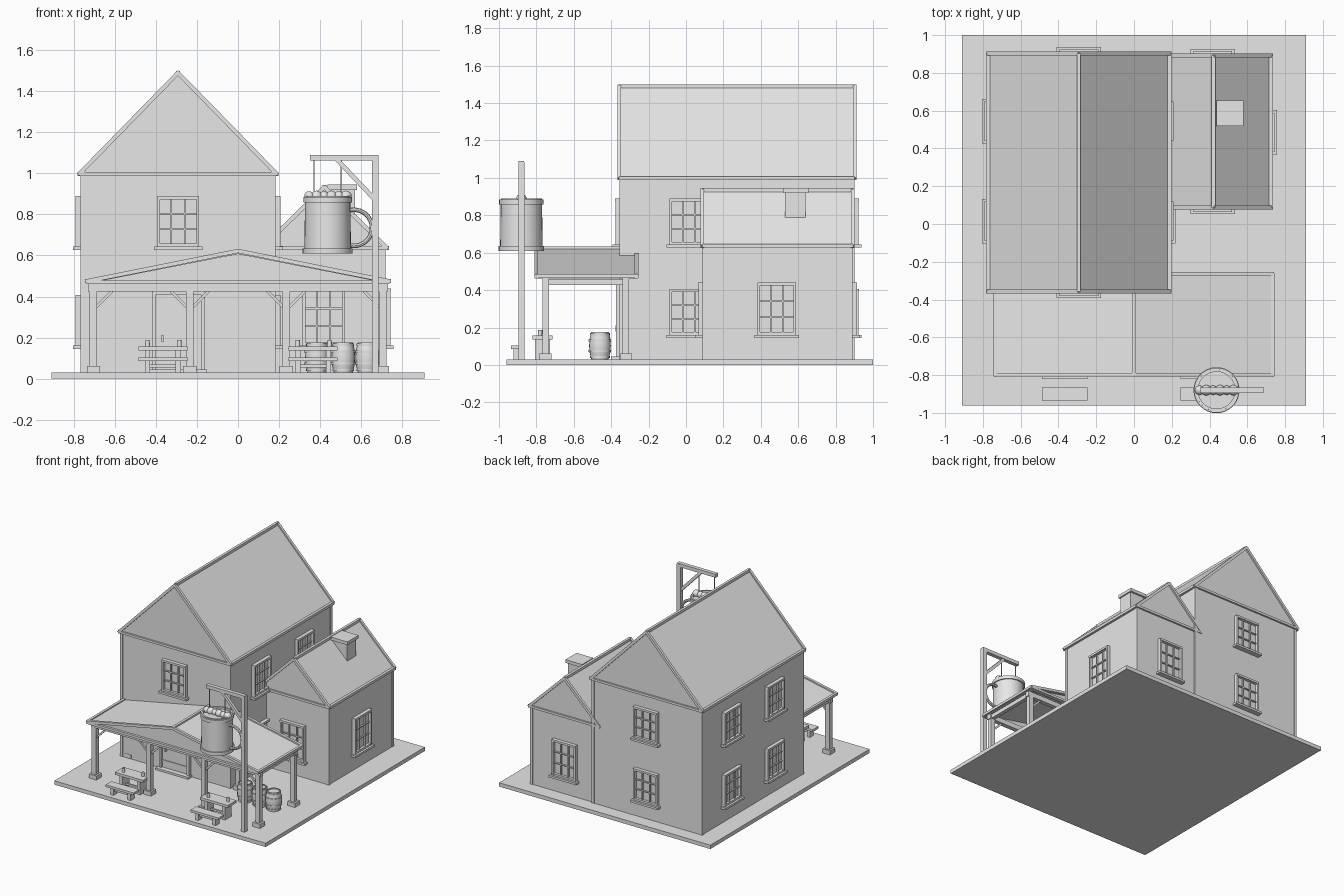
import bpy, bmesh, math
from mathutils import Matrix, Vector

cube = bpy.data.objects.get("Cube")
if cube:
    bpy.data.objects.remove(cube)

GREY = bpy.data.materials.new("plain_grey")
GREY.use_nodes = True
GREY.diffuse_color = (0.8, 0.8, 0.8, 1)
GREY.node_tree.nodes["Principled BSDF"].inputs["Base Color"].default_value = (0.8, 0.8, 0.8, 1)


def finish(bm, name, matrix=None, smooth=False):
    bmesh.ops.recalc_face_normals(bm, faces=bm.faces)
    me = bpy.data.meshes.new(name)
    bm.to_mesh(me)
    bm.free()
    me.materials.append(GREY)
    ob = bpy.data.objects.new(name, me)
    bpy.context.collection.objects.link(ob)
    if matrix:
        ob.matrix_world = matrix
    if smooth:
        bpy.ops.object.select_all(action='DESELECT')
        ob.select_set(True)
        bpy.context.view_layer.objects.active = ob
        bpy.ops.object.shade_smooth_by_angle(angle=math.radians(35))
    return ob


def box(bm, x0, x1, y0, y1, z0, z1):
    mid = Vector((x0 + x1, y0 + y1, z0 + z1)) / 2
    size = Matrix.Diagonal((x1 - x0, y1 - y0, z1 - z0, 1))
    bmesh.ops.create_cube(bm, size=1, matrix=Matrix.Translation(mid) @ size)


def beam(bm, p, q, w):
    p, q = Vector(p), Vector(q)
    d = q - p
    rot = d.to_track_quat('Y', 'Z').to_matrix().to_4x4()
    size = Matrix.Diagonal((w, d.length + w * 0.5, w, 1))
    bmesh.ops.create_cube(bm, size=1, matrix=Matrix.Translation((p + q) / 2) @ rot @ size)


def prism(bm, pts, y0, y1):
    face = bm.faces.new([bm.verts.new((x, y0, z)) for x, z in pts])
    ext = bmesh.ops.extrude_face_region(bm, geom=[face], use_keep_orig=True)
    verts = [v for v in ext["geom"] if isinstance(v, bmesh.types.BMVert)]
    bmesh.ops.translate(bm, verts=verts, vec=(0, y1 - y0, 0))


def lathe(bm, profile, steps=24):
    verts = [bm.verts.new((r, 0, z)) for r, z in profile]
    edges = [bm.edges.new(pair) for pair in zip(verts, verts[1:])]
    bmesh.ops.spin(bm, geom=verts + edges, cent=(0, 0, 0), axis=(0, 0, 1),
                   angle=math.tau, steps=steps)
    bmesh.ops.remove_doubles(bm, verts=bm.verts, dist=0.0001)


# Ground slab
bm = bmesh.new()
box(bm, -0.91, 0.91, -0.96, 1.0, 0, 0.03)
finish(bm, "ground_slab")


# Gabled buildings: walls, corner trim, roof and raised roof edging
def building(name, x0, x1, y0, y1, eave, ridge):
    mid = (x0 + x1) / 2
    bm = bmesh.new()
    box(bm, x0, x1, y0, y1, 0.03, eave)
    for x in (x0 + 0.008, x1 - 0.008):
        for y in (y0 + 0.008, y1 - 0.008):
            box(bm, x - 0.011, x + 0.011, y - 0.011, y + 0.011, 0.03, eave)
    finish(bm, name + "_walls")
    bm = bmesh.new()
    a, b = x0 - 0.008, x1 + 0.008
    prism(bm, [(a, eave), (b, eave), (mid, ridge)], y0 - 0.002, y1 + 0.002)
    finish(bm, name + "_roof")
    bm = bmesh.new()
    for y in (y0 - 0.005, y1 + 0.005):
        beam(bm, (a, y, eave), (mid, y, ridge), 0.02)
        beam(bm, (b, y, eave), (mid, y, ridge), 0.02)
        beam(bm, (a, y, eave), (b, y, eave), 0.018)
    for x, z in ((a, eave), (b, eave), (mid, ridge)):
        beam(bm, (x, y0, z), (x, y1, z), 0.02)
    finish(bm, name + "_roof_trim")


building("main_house", -0.765, 0.18, -0.352, 0.897, 0.998, 1.49)
building("side_wing", 0.125, 0.717, 0.092, 0.887, 0.637, 0.934)

# Chimney
bm = bmesh.new()
box(bm, 0.45, 0.57, 0.53, 0.64, 0.7, 0.92)
box(bm, 0.437, 0.58, 0.518, 0.655, 0.92, 0.945)
finish(bm, "chimney")


# Windows: local x along the wall, -y outward, z = 0 at the sill bottom
def window(x, y, z, turn, height=0.262):
    bm = bmesh.new()
    w = 0.103
    box(bm, -0.118, 0.118, -0.04, 0, 0, 0.016)
    for s in (-1, 1):
        a, b = sorted((s * w, s * (w - 0.014)))
        box(bm, a, b, -0.026, 0, 0.016, height)
        box(bm, s * 0.033 - 0.004, s * 0.033 + 0.004, -0.016, 0, 0.016, height)
    box(bm, -w, w, -0.028, 0, height - 0.016, height)
    box(bm, -w, w, -0.024, 0, 0.016, 0.03)
    for i in (1, 2):
        h = 0.024 + (height - 0.036) * i / 3
        box(bm, -w, w, -0.015, 0, h - 0.004, h + 0.004)
    box(bm, -w, w, -0.004, 0, 0.016, height)
    m = Matrix.Translation((x, y, z)) @ Matrix.Rotation(math.radians(turn), 4, 'Z')
    finish(bm, "window", m)


LOW, HIGH = 0.145, 0.628
window(-0.292, -0.352, HIGH, 0)
for z in (LOW, HIGH):
    window(-0.292, 0.897, z, 180)
    window(0.18, 0.015, z, 90)
    for y in (0.015, 0.545):
        window(-0.765, y, z, -90)
window(0.18, 0.545, HIGH, 90)
window(0.717, 0.485, LOW, 90, 0.295)
window(0.417, 0.092, LOW, 0, 0.295)
window(0.417, 0.887, LOW, 180, 0.295)

# Front door with frame, threshold, strap hinges and handle
bm = bmesh.new()
box(bm, -0.405, -0.18, -0.36, -0.35, 0.03, 0.42)
for x in (-0.42, -0.18):
    box(bm, x, x + 0.02, -0.375, -0.35, 0.03, 0.43)
box(bm, -0.42, -0.16, -0.375, -0.35, 0.41, 0.43)
box(bm, -0.43, -0.15, -0.4, -0.35, 0.03, 0.045)
for z in (0.1, 0.29):
    box(bm, -0.4, -0.18, -0.366, -0.355, z - 0.005, z + 0.005)
box(bm, -0.375, -0.36, -0.378, -0.355, 0.18, 0.21)
finish(bm, "front_door")

# Porch roof, pediment and edging
EX, EZ, TOP, FRONT, BACK = 0.735, 0.475, 0.622, -0.8, -0.265
bm = bmesh.new()
prism(bm, [(-EX, EZ - 0.012), (-EX, EZ), (0, TOP), (EX, EZ), (EX, EZ - 0.012), (0, TOP - 0.015)],
      FRONT, BACK)
finish(bm, "porch_roof")
bm = bmesh.new()
for y in (FRONT + 0.012, BACK - 0.028):
    prism(bm, [(-EX, EZ - 0.01), (EX, EZ - 0.01), (0, TOP - 0.005)], y, y + 0.015)
finish(bm, "porch_pediment")
bm = bmesh.new()
for y in (FRONT, BACK):
    for s in (-1, 1):
        beam(bm, (s * EX, y, EZ), (0, y, TOP), 0.02)
    beam(bm, (-EX, y, EZ - 0.005), (EX, y, EZ - 0.005), 0.018)
for x, z in ((-EX, EZ), (EX, EZ), (0, TOP)):
    beam(bm, (x, FRONT, z), (x, BACK, z), 0.02)
finish(bm, "porch_roof_trim")

# Porch posts with footings, rails and braces
bm = bmesh.new()
for y in (-0.75, -0.322):
    box(bm, -0.73, 0.73, y - 0.017, y + 0.017, 0.425, 0.463)
    for x in (-0.705, -0.235, 0.235, 0.705):
        box(bm, x - 0.018, x + 0.018, y - 0.018, y + 0.018, 0.03, 0.43)
        box(bm, x - 0.032, x + 0.032, y - 0.032, y + 0.032, 0.03, 0.062)
        for s in (-1, 1):
            if abs(x + s * 0.08) < 0.71:
                beam(bm, (x, y, 0.335), (x + s * 0.09, y, 0.425), 0.014)
for x in (-0.705, -0.235, 0.235, 0.705):
    box(bm, x - 0.015, x + 0.015, -0.765, -0.305, 0.428, 0.46)
finish(bm, "porch_frame")


# Tables with a bench in front and small cups on top
def trestle(bm, y0, y1, top, thick):
    box(bm, -0.12, 0.12, y0, y1, top - thick, top)
    for x in (-0.075, 0.075):
        box(bm, x - 0.013, x + 0.013, y0 + 0.012, y1 - 0.012, 0.03, top - thick)
    mid = (y0 + y1) / 2
    box(bm, -0.075, 0.075, mid - 0.006, mid + 0.006, 0.055, 0.07)


for cx in (-0.366, 0.366):
    place = Matrix.Translation((cx, 0, 0))
    bm = bmesh.new()
    trestle(bm, -0.82, -0.715, 0.157, 0.02)
    finish(bm, "table", place)
    bm = bmesh.new()
    trestle(bm, -0.935, -0.865, 0.103, 0.018)
    finish(bm, "bench", place)
    for x, y in ((-0.075, -0.78), (0.08, -0.76)):
        bm = bmesh.new()
        lathe(bm, [(0, 0), (0.012, 0), (0.01, 0.03), (0, 0.03)], 12)
        finish(bm, "cup", Matrix.Translation((cx + x, y, 0.157)), True)

# Barrels with hoops
for x in (0.385, 0.513, 0.63):
    bm = bmesh.new()
    lathe(bm, [(0, 0), (0.046, 0), (0.055, 0.035), (0.058, 0.073), (0.055, 0.11),
               (0.046, 0.146), (0.041, 0.146), (0.041, 0.138), (0, 0.138)], 20)
    for z, r in ((0.012, 0.053), (0.045, 0.06), (0.1, 0.06), (0.134, 0.053)):
        lathe(bm, [(r - 0.012, z - 0.006), (r, z - 0.006), (r, z + 0.006), (r - 0.012, z + 0.006)], 20)
    finish(bm, "barrel", Matrix.Translation((x, -0.46, 0.03)), True)

# Sign post with arm, brace and hanging rods
SY = -0.88
bm = bmesh.new()
box(bm, 0.652, 0.685, SY - 0.016, SY + 0.016, 0.03, 1.085)
box(bm, 0.35, 0.685, SY - 0.015, SY + 0.015, 1.063, 1.09)
beam(bm, (0.48, SY, 1.07), (0.665, SY, 0.875), 0.022)
for x in (0.37, 0.503):
    box(bm, x - 0.003, x + 0.003, SY - 0.003, SY + 0.003, 0.86, 1.065)
finish(bm, "sign_post")

# Hanging tankard with hoops, handle and froth
place = Matrix.Translation((0.437, SY, 0))
bm = bmesh.new()
lathe(bm, [(0, 0.61), (0.114, 0.61), (0.11, 0.89), (0.098, 0.89), (0.098, 0.875), (0, 0.875)], 32)
finish(bm, "tankard", place, True)
bm = bmesh.new()
for z, r in ((0.622, 0.122), (0.872, 0.119)):
    lathe(bm, [(0.105, z - 0.013), (r, z - 0.013), (r, z + 0.013), (0.105, z + 0.013)], 32)
finish(bm, "tankard_hoops", place, True)
bm = bmesh.new()
lathe(bm, [(0.088 + 0.011 * math.cos(a * math.tau / 8), 0.011 * math.sin(a * math.tau / 8))
           for a in range(9)], 32)
finish(bm, "tankard_handle", Matrix.Translation((0.565, SY, 0.735)) @ Matrix.Rotation(math.pi / 2, 4, 'X'), True)
bm = bmesh.new()
for i in range(6):
    bmesh.ops.create_uvsphere(bm, u_segments=14, v_segments=8, radius=0.025 + 0.003 * (i % 2),
                              matrix=Matrix.Translation((-0.09 + i * 0.036, 0, 0.888)))
finish(bm, "froth", place, True)
